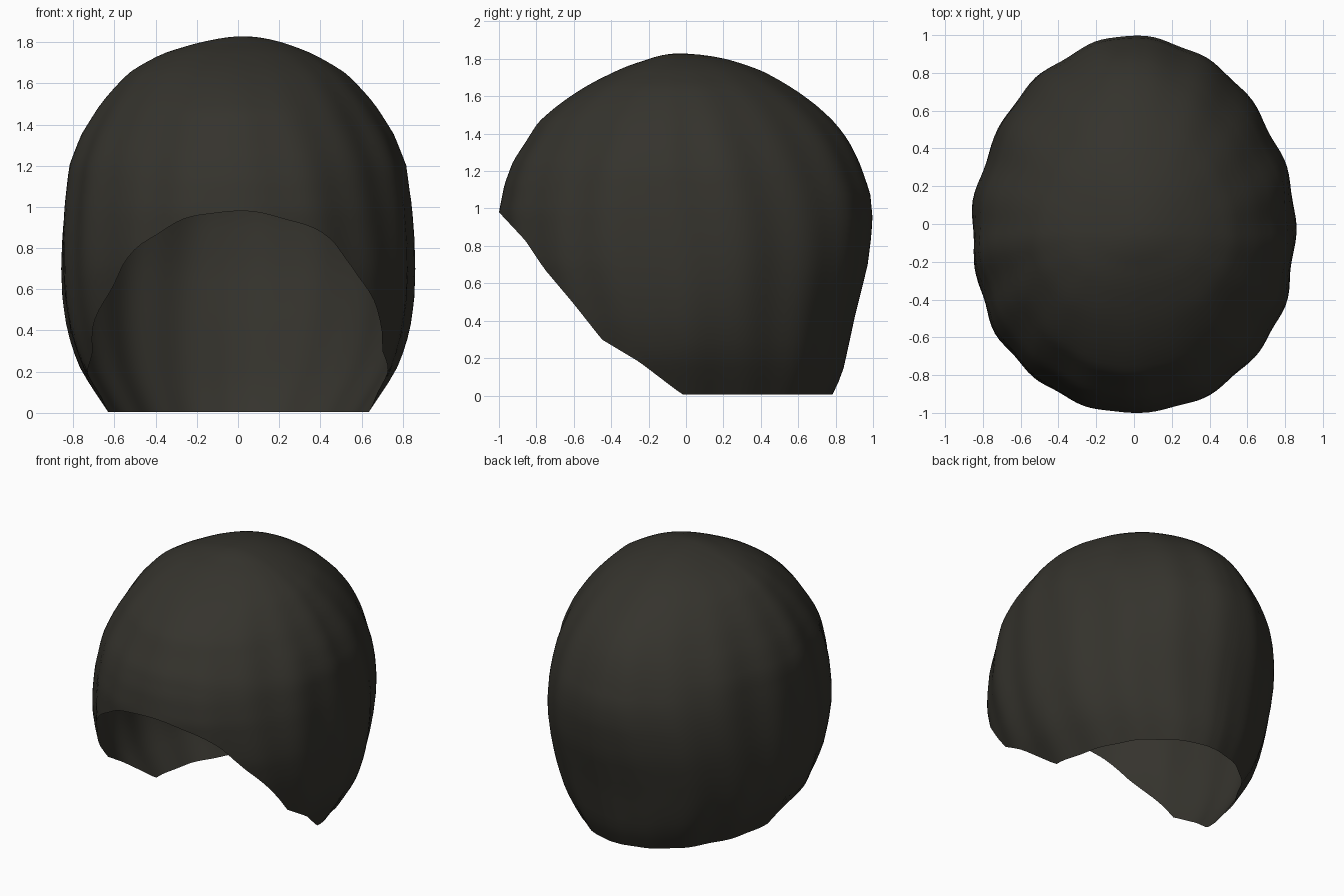
import bpy, bmesh, math

if "Cube" in bpy.data.objects:
    bpy.data.objects.remove(bpy.data.objects["Cube"])

SEG, ROWS, TOP, BASE, CY = 144, 40, 1.82, 0.005, -0.05

# profiles: (height, reach) from the vertical axis at y = CY
WIDTH = [(0, .625), (.1, .69), (.2, .755), (.3, .795), (.4, .825), (.55, .848), (.7, .855), (.85, .852), (1, .842),
         (1.2, .815), (1.35, .755), (1.5, .66), (1.65, .525), (1.75, .36), (1.8, .2), (TOP, 0)]
FRONT = [(0, .8), (.3, .86), (.5, .90), (.7, .945), (.98, .95), (1.13, .92), (1.25, .875), (1.35, .81),
         (1.46, .74), (1.54, .65), (1.62, .54), (1.72, .36), (1.79, .17), (TOP, 0)]
BACK = [(0, .83), (.12, .885), (.42, .95), (.7, 1.02), (.85, 1.04), (.95, 1.047), (1.08, 1.035), (1.25, .975),
        (1.36, .92), (1.46, .845), (1.55, .75), (1.63, .645), (1.74, .455), (1.8, .25), (TOP, 0)]
# face opening: (y, height of the rim)
RIM = [(-1, .98), (-.86, .83), (-.76, .68), (-.6, .49), (-.45, .3), (-.25, .18), (-.02, BASE)]


def lerp(table, v, power=1):
    if v <= table[0][0]:
        return table[0][1]
    for (a, p), (b, q) in zip(table, table[1:]):
        if v <= b:
            t = (v - a) / (b - a)
            return (p ** power * (1 - t) + q ** power * t) ** (1 / power)
    return table[-1][1]


def point(a, z):
    """Point on the shell at angle a (0 = +x) and height z, with soft waves."""
    c, s = math.cos(a), math.sin(a)
    # sections get slimmer at the corners towards the crown
    up = min(max((z - .8) / .6, 0), 1)
    e = 2 / ((1.98 if s > 0 else 1.94 + .16 * min(z / .7, 1)) - .2 * up)
    x = math.copysign(abs(c) ** e, c) * lerp(WIDTH, z, 2)
    y = math.copysign(abs(s) ** e, s) * lerp(BACK if s > 0 else FRONT, z, 2)
    fade = abs(c) ** 0.5 * min(1, (TOP - z) / .5)
    wave = 1 + fade * (.009 * math.sin(17 * a + 2 * z) + .006 * math.sin(9 * a - 2 * z + 1))
    return x * wave, CY + y * wave


def rim_height(a):
    lo, hi = BASE, 1.1
    for _ in range(30):
        m = (lo + hi) / 2
        if m < lerp(RIM, point(a, m)[1]):
            lo = m
        else:
            hi = m
    return lo


# hair cap: open shell, rows run from the rim up to the crown
bm = bmesh.new()
columns = []
for i in range(SEG):
    a = 2 * math.pi * i / SEG
    z0 = rim_height(a)
    col = []
    for j in range(ROWS):
        z = z0 + (TOP - z0) * math.sin(j / ROWS * math.pi / 2)
        x, y = point(a, z)
        lump = .010 * math.sin(9 * x + 1) * math.cos(6 * y) * (j / ROWS) ** 2
        col.append(bm.verts.new((x, y, z + lump)))
    columns.append(col)
crown = bm.verts.new((0, CY, TOP + .01 * math.sin(1) * math.cos(6 * CY)))
for i in range(SEG):
    p, q = columns[i], columns[(i + 1) % SEG]
    for j in range(ROWS - 1):
        bm.faces.new((p[j], q[j], q[j + 1], p[j + 1]))
    bm.faces.new((p[-1], q[-1], crown))
for f in bm.faces:
    f.smooth = True
mesh = bpy.data.meshes.new("hair_cap")
bm.to_mesh(mesh)
bm.free()

mat = bpy.data.materials.new("dark olive brown")
mat.diffuse_color = (.035, .033, .026, 1)
mat.use_nodes = True
mat.node_tree.nodes["Principled BSDF"].inputs["Base Color"].default_value = mat.diffuse_color
mesh.materials.append(mat)
cap = bpy.data.objects.new("hair_cap", mesh)
bpy.context.collection.objects.link(cap)
